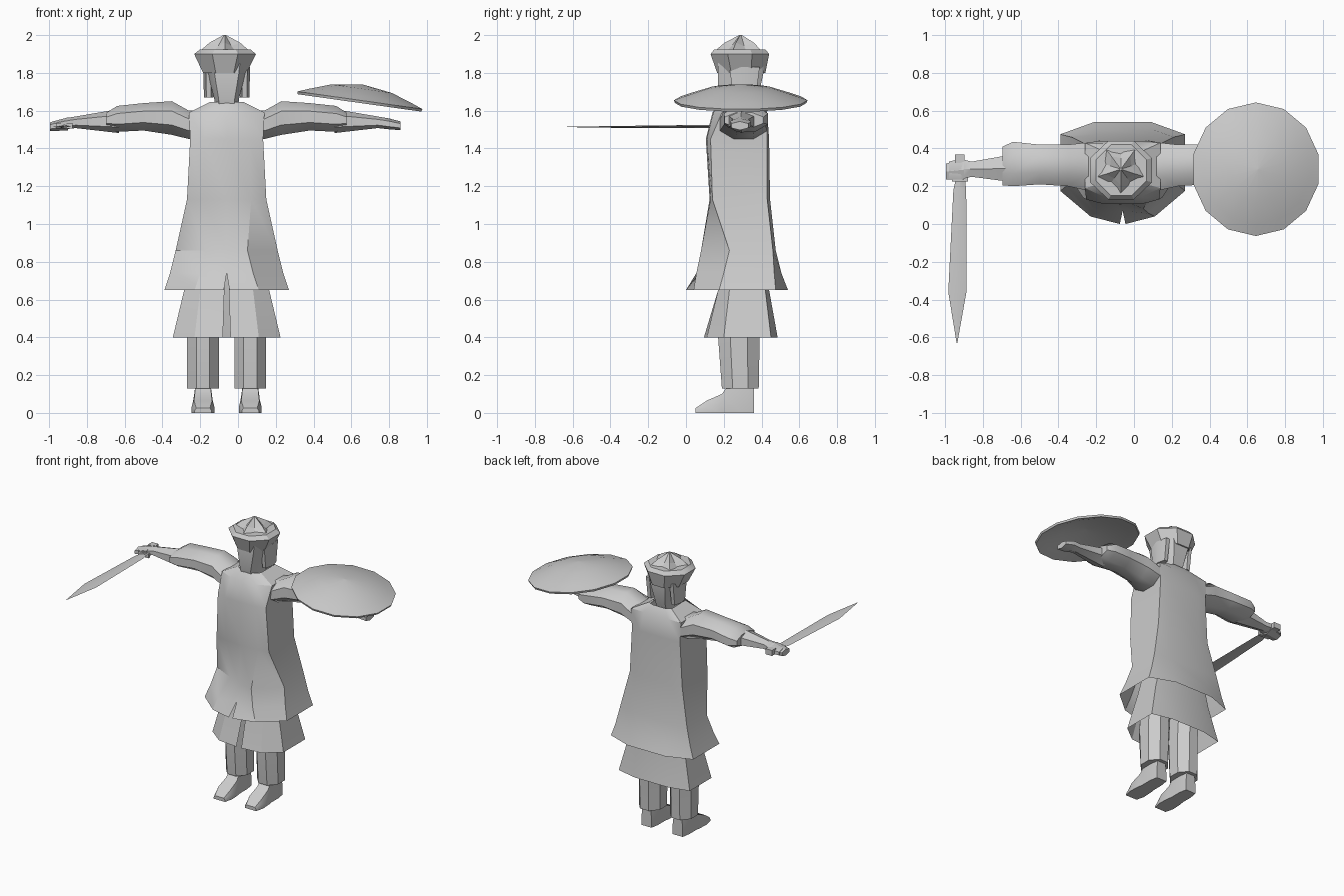
import bpy, bmesh, math
from mathutils import Matrix

if "Cube" in bpy.data.objects:
    bpy.data.objects.remove(bpy.data.objects["Cube"])

CX = -0.06  # symmetry line of the figure
grey = bpy.data.materials.new("light grey")
grey.diffuse_color = (0.6, 0.6, 0.6, 1)
grey.use_nodes = True
grey.node_tree.nodes["Principled BSDF"].inputs["Base Color"].default_value = grey.diffuse_color


def finish(name, bm, angle=30):
    bmesh.ops.remove_doubles(bm, verts=bm.verts, dist=0.0005)
    bmesh.ops.recalc_face_normals(bm, faces=bm.faces)
    me = bpy.data.meshes.new(name)
    bm.to_mesh(me)
    bm.free()
    me.materials.append(grey)
    ob = bpy.data.objects.new(name, me)
    bpy.context.collection.objects.link(ob)
    bpy.ops.object.select_all(action='DESELECT')
    ob.select_set(True)
    bpy.context.view_layer.objects.active = ob
    if angle:
        bpy.ops.object.shade_smooth_by_angle(angle=math.radians(angle))
    return ob


def loft(name, rings, closed=True, caps=True, angle=30):
    """Skin a list of equal-length point rings."""
    bm = bmesh.new()
    rows = [[bm.verts.new(p) for p in r] for r in rings]
    n = len(rows[0])
    for a, b in zip(rows, rows[1:]):
        for i in range(n if closed else n - 1):
            j = (i + 1) % n
            bm.faces.new((a[i], a[j], b[j], b[i]))
    if caps:
        bm.faces.new(rows[0])
        bm.faces.new(rows[-1])
    return finish(name, bm, angle)


def mirrored(z, half):
    """Ring running from the right front edge round the back to the left front edge."""
    return ([(CX + x, y, z) for x, y in half]
            + [(CX - x, y, z) for x, y in reversed(half)])


def oval_x(x, y0, y1, z0, z1, n=8):
    """Ring of n points across the x axis, inside the given bounds."""
    k = 1 / math.cos(math.pi / n)
    return [(x, (y0 + y1) / 2 + k * (y1 - y0) / 2 * math.cos(a),
             (z0 + z1) / 2 + k * (z1 - z0) / 2 * math.sin(a))
            for a in (2 * math.pi * (i + 0.5) / n for i in range(n))]


def oval_z(z, x0, x1, y0, y1, n=8):
    return [(p[2], p[1], z) for p in oval_x(z, y0, y1, x0, x1, n)]


# Long coat: flared, open below, with a front slit
coat = [
    (1.645, [(0, .18), (.05, .185), (.09, .22), (.09, .38), (.05, .40)]),
    (1.59, [(0, .14), (.10, .145), (.20, .19), (.20, .43), (.10, .43)]),
    (1.45, [(0, .105), (.12, .11), (.193, .13), (.193, .43), (.12, .44)]),
    (1.13, [(0, .125), (.13, .13), (.21, .14), (.21, .43), (.13, .445)]),
    (0.86, [(0, .10), (.11, .08), (.27, .23), (.27, .46), (.14, .475)]),
    (0.74, [(0, .07), (.14, .055), (.30, .20), (.30, .467), (.145, .505)]),
    (0.65, [(.015, 0), (.17, .04), (.33, .175), (.33, .475), (.15, .54)]),
]
rings = [mirrored(z, h) for z, h in coat]
x, y, z = rings[4][-2]
rings[4][-2] = (x, y + .07, z)  # diagonal fold on one side of the front
loft("coat", rings, closed=False, caps=False)

# Under-skirt
skirt = [
    (0.80, [(.01, .20), (.11, .20), (.19, .24), (.19, .42), (.10, .43)]),
    (0.65, [(.012, .17), (.14, .17), (.225, .23), (.225, .42), (.12, .44)]),
    (0.40, [(.02, .095), (.17, .11), (.285, .20), (.285, .45), (.13, .485)]),
]
loft("skirt", [mirrored(z, h) for z, h in skirt], closed=False, caps=False)

for s, side in ((-1, "left"), (1, "right")):
    # Trouser leg
    c = CX + s * .125
    loft(side + "_trouser", [oval_z(.62, c - .08, c + .08, .18, .40),
                             oval_z(.40, c - .084, c + .084, .17, .39),
                             oval_z(.13, c - .084, c + .084, .19, .385)], angle=20)

    # Shoe: side profile given as heel-to-toe sections
    loft(side + "_shoe", [
        [(c + u * w, y, h) for u, w, h in
         ((-1, w, 0), (1, w, 0), (1, w, h * .5), (.8, w, h), (-.8, w, h), (-1, w, h * .5))]
        for y, w, h in ((.36, .04, .14), (.30, .05, .15), (.22, .05, .14),
                        (.19, .055, .10), (.11, .06, .065), (.05, .045, .025))])

    # Sleeve with a dip at the shoulder and a flared cuff
    sleeve = [(.13, .19, .42, 1.46, 1.60), (.20, .18, .43, 1.45, 1.60),
              (.29, .20, .42, 1.472, 1.65), (.44, .21, .42, 1.495, 1.64),
              (.58, .20, .435, 1.488, 1.625), (.635, .205, .41, 1.51, 1.59)]
    loft(side + "_sleeve", [oval_x(CX + s * d, *b) for d, *b in sleeve], angle=40)

    # Forearm and hand
    hand = [(.57, .22, .37, 1.49, 1.60), (.80, .25, .33, 1.512, 1.565),
            (.86, .235, .345, 1.505, 1.555), (.92, .24, .33, 1.50, 1.54)]
    loft(side + "_hand", [oval_x(CX + s * d, *b, n=6) for d, *b in hand])

    # Hair hanging beside the face
    h = CX + s * .095
    loft(side + "_hair", [oval_z(1.83, h - .025, h + .025, .23, .39, 6),
                          oval_z(1.67, h - .022, h + .022, .25, .37, 6)])

# Sword thumb grip and fingers wrapped round the handle
loft("fist", [oval_x(-.995, .235, .32, 1.495, 1.535, 6),
              oval_x(-.90, .235, .34, 1.50, 1.56, 6)])

# Neck and head: face narrows to the chin
head = [(1.60, .06, .19, .36), (1.66, .065, .17, .38),
        (1.80, .10, .17, .41), (1.86, .11, .17, .41)]
loft("head", [[(CX + u * w, y, z) for u, y in
               ((-.65, y0), (.65, y0), (1, y0 + .07), (1, y1 - .06),
                (.6, y1), (-.6, y1), (-1, y1 - .06), (-1, y0 + .07))]
              for z, w, y0, y1 in head])

# Hat: flared band
loft("hat_band", [oval_z(1.80, -.185, .045, .165, .42),
                  oval_z(1.90, -.232, .095, .13, .44),
                  oval_z(1.925, -.20, .065, .15, .42)])


# Hat crown: ridged star rising to a point
def star(z, r, dip):
    return [(-.07 + (r if i % 2 else r * .7) * math.sin(i * math.pi / 5),
             .29 + (r if i % 2 else r * .7) * math.cos(i * math.pi / 5),
             z if i % 2 else z - dip) for i in range(10)]


loft("hat_crown", [star(1.91, .145, 0), star(1.96, .085, .018), star(2.0, .008, 0)], angle=0)

# Sword: blade sections of (y, half width, centre x, half thickness)
blade = [(.25, .022, -.918, .008), (.18, .034, -.922, .008),
         (-.36, .048, -.935, .005), (-.63, .002, -.937, .001)]
loft("sword_blade", [[(cx - w, y, 1.514 + .02 * max(0, y)), (cx, y, 1.514 + .02 * max(0, y) + t),
                      (cx + w, y, 1.514 + .02 * max(0, y)), (cx, y, 1.514 + .02 * max(0, y) - t)]
                     for y, w, cx, t in blade])


def box(name, centre, size):
    bm = bmesh.new()
    bmesh.ops.create_cube(bm, size=1, matrix=Matrix.Translation(centre) @ Matrix.Diagonal((*size, 1)))
    return finish(name, bm, 0)


box("sword_guard", (-.92, .235, 1.52), (.085, .02, .03))
box("sword_handle", (-.923, .285, 1.525), (.03, .11, .025))
box("sword_pommel", (-.922, .345, 1.53), (.052, .045, .04))

# Shield: shallow 14-sided dome tilted outward, hollow underneath
N = 14
profile = [(.003, .085), (.17, .062), (.29, .022), (.35, 0),
           (.345, -.014), (.28, .004), (.17, .042), (.003, .06)]
shield = loft("shield", [[(r * .98 * math.cos(2 * math.pi * (i + .5) / N),
                           r * 1.01 * math.sin(2 * math.pi * (i + .5) / N), h)
                          for i in range(N)] for r, h in profile], angle=25)
shield.location = (.645, .29, 1.655)
shield.rotation_euler = (0, math.radians(8), 0)
